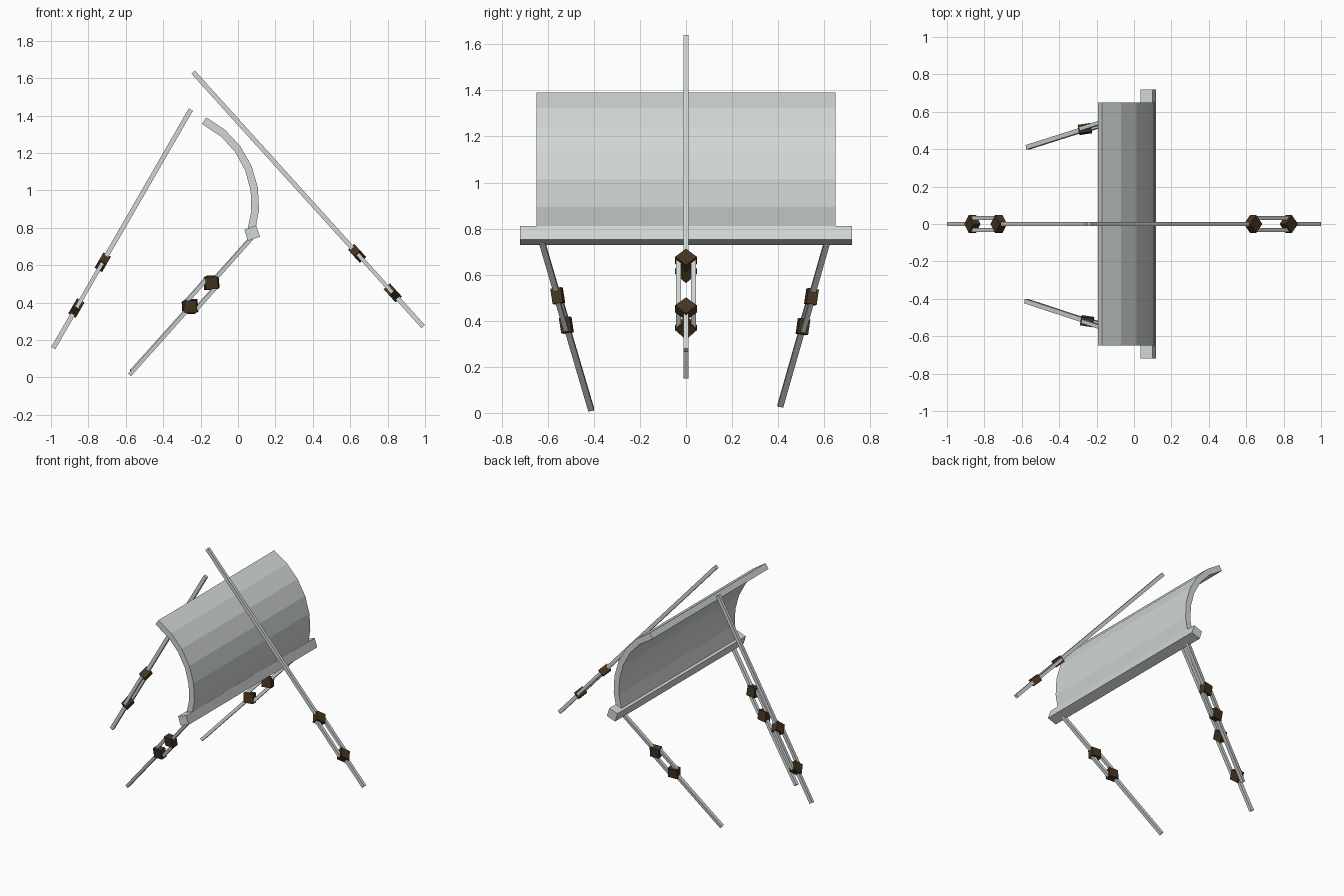
import bpy, bmesh, math
from mathutils import Vector, Matrix

if "Cube" in bpy.data.objects:
    bpy.data.objects.remove(bpy.data.objects["Cube"])


def material(name, rgb):
    m = bpy.data.materials.new(name)
    m.diffuse_color = (*rgb, 1)
    m.use_nodes = True
    m.node_tree.nodes["Principled BSDF"].inputs["Base Color"].default_value = m.diffuse_color
    return m


GREY = material("pale_grey_metal", (0.64, 0.68, 0.665))
BROWN = material("dark_brown", (0.062, 0.035, 0.015))


def finish(name, bm, mat, matrix=Matrix()):
    bm.transform(matrix)
    bmesh.ops.recalc_face_normals(bm, faces=bm.faces)
    me = bpy.data.meshes.new(name)
    bm.to_mesh(me)
    bm.free()
    me.materials.append(mat)
    ob = bpy.data.objects.new(name, me)
    bpy.context.collection.objects.link(ob)
    return ob


def extrude_y(name, profile, half, mat):
    """Prism from an x-z outline, spanning -half..half in y."""
    bm = bmesh.new()
    a = [bm.verts.new((x, -half, z)) for x, z in profile]
    b = [bm.verts.new((x, half, z)) for x, z in profile]
    n = len(profile)
    bm.faces.new(a)
    bm.faces.new(b[::-1])
    for i in range(n):
        j = (i + 1) % n
        bm.faces.new((a[i], b[i], b[j], a[j]))
    return finish(name, bm, mat)


def box(name, size, mat, frame, centre, spin=0):
    bm = bmesh.new()
    bmesh.ops.create_cube(bm, size=1)
    m = (Matrix.Translation(centre) @ frame @ Matrix.Rotation(spin, 4, 'Z')
         @ Matrix.Diagonal((*size, 1)))
    return finish(name, bm, mat, m)


def strut(name, p0, p1, t0, t1, normal):
    """Rod split by a turnbuckle: two diamond nuts joined by two side bars."""
    p0, p1 = Vector(p0), Vector(p1)
    d = (p1 - p0).normalized()
    n = Vector(normal)
    n = (n - d * n.dot(d)).normalized()
    s = n.cross(d)
    frame = Matrix((d, s, n)).transposed().to_4x4()   # local x = along rod
    c0, c1 = p0.lerp(p1, t0), p0.lerp(p1, t1)
    for label, a, b in (("lower", p0, c0), ("upper", c1, p1)):
        box(f"{name}_{label}_rod", ((b - a).length, 0.021, 0.025), GREY, frame, (a + b) / 2)
    for label, c in (("lower", c0), ("upper", c1)):
        box(f"{name}_{label}_nut", (0.067, 0.067, 0.046), BROWN, frame, c, math.pi / 4)
    for label, side in (("left", -1), ("right", 1)):
        box(f"{name}_{label}_bar", ((c1 - c0).length, 0.021, 0.021), GREY, frame,
            (c0 + c1) / 2 + s * side * 0.033)


# Curved panel: six equal facets, turning steadily downwards
STEP, TURN, THICK = 0.1205, math.radians(13.4), 0.042
x, z, ang = -0.17, 1.39, math.radians(-33.5)
outer, inner = [], []
for i in range(7):
    tangent = ang if i == 0 else ang + TURN / 2
    outer.append((x, z))
    inner.append((x - THICK * -math.sin(tangent), z - THICK * math.cos(tangent)))
    if i:
        ang -= TURN
    x += STEP * math.cos(ang)
    z += STEP * math.sin(ang)
extrude_y("curved_panel", outer + inner[::-1], 0.65, GREY)

# Tilted beam under the panel
extrude_y("bottom_beam", [(0.034, 0.790), (0.098, 0.812), (0.118, 0.752), (0.053, 0.729)],
          0.72, GREY)

# Centre struts, facing outwards
strut("left_strut", (-0.988, 0, 0.156), (-0.252, 0, 1.432), 0.168, 0.36, (-1, 0, 0.58))
strut("right_strut", (0.99, 0, 0.272), (-0.24, 0, 1.632), 0.132, 0.287, (0.74, 0, 0.67))

# Splayed supports from the beam down to the ground
strut("front_support", (-0.578, -0.412, 0.015), (0.07, -0.625, 0.74), 0.505, 0.68, (0, -1, 0))
strut("back_support", (-0.57, 0.41, 0.032), (0.065, 0.612, 0.74), 0.484, 0.667, (0, 1, 0))
